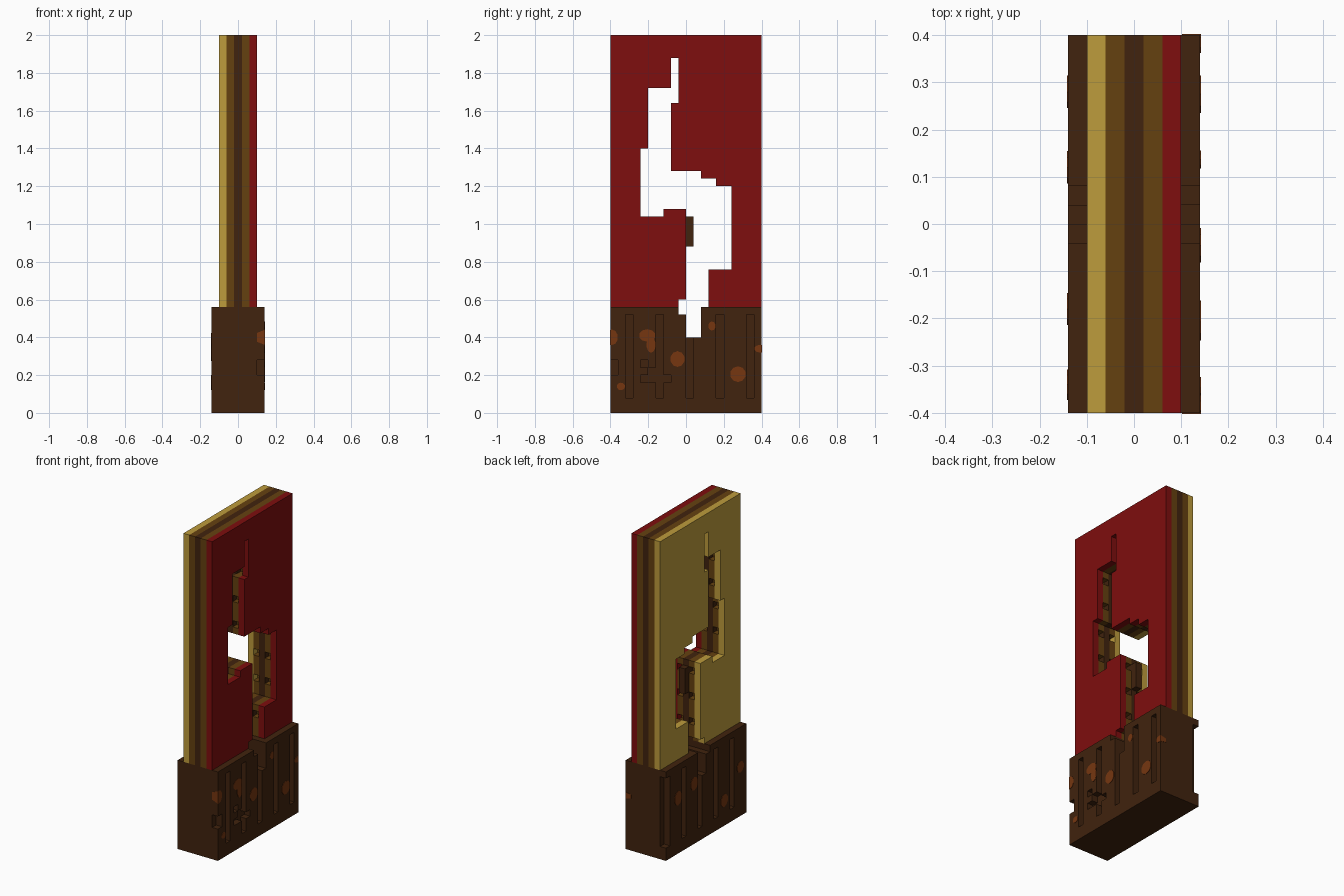
import bpy
import bmesh
import math

if "Cube" in bpy.data.objects:
    bpy.data.objects.remove(bpy.data.objects["Cube"], do_unlink=True)

U = 0.04                       # block size
ORIGIN = (-0.14, -0.40, 0.0)   # corner of the block grid


def material(name, srgb):
    lin = [((c / 255 + 0.055) / 1.055) ** 2.4 if c > 10 else c / 255 / 12.92 for c in srgb]
    m = bpy.data.materials.new(name)
    m.use_nodes = True
    m.diffuse_color = (*lin, 1)
    bsdf = m.node_tree.nodes["Principled BSDF"]
    bsdf.inputs["Base Color"].default_value = (*lin, 1)
    bsdf.inputs["Roughness"].default_value = 0.9
    return m


RED = material("dark red", (126, 14, 14))
GOLD = material("gold", (190, 156, 60))
MID = material("mid brown", (101, 65, 16))
DARK = material("dark brown", (65, 35, 14))
RUST = material("rust orange", (118, 54, 16))


def finish(name, bm, mat):
    me = bpy.data.meshes.new(name)
    bm.to_mesh(me)
    bm.free()
    me.materials.append(mat)
    ob = bpy.data.objects.new(name, me)
    bpy.context.collection.objects.link(ob)
    return ob


def blocks(name, cells, mat):
    """Outer skin of a set of grid cells, merged into long strips."""
    bm = bmesh.new()
    verts = {}

    def vert(p):
        if p not in verts:
            verts[p] = bm.verts.new([o + U * c for o, c in zip(ORIGIN, p)])
        return verts[p]

    for cell in cells:
        for a in range(3):
            b, c = (a + 1) % 3, (a + 2) % 3
            for side in (0, 1):
                near = list(cell)
                near[a] += 2 * side - 1
                if tuple(near) in cells:
                    continue
                quad = []
                for db, dc in ((0, 0), (1, 0), (1, 1), (0, 1)):
                    p = list(cell)
                    p[a] += side
                    p[b] += db
                    p[c] += dc
                    quad.append(vert(tuple(p)))
                bm.faces.new(quad if side else quad[::-1])
    bm.normal_update()
    merge = []
    for e in bm.edges:
        if len(e.link_faces) != 2:
            continue
        n0, n1 = (f.normal for f in e.link_faces)
        d = e.verts[1].co - e.verts[0].co
        along = abs(d.x) > 0.01 if abs(n0.z) > 0.5 else abs(d.z) < 0.01
        if n0.dot(n1) > 0.99 and along:
            merge.append(e)
    bmesh.ops.dissolve_edges(bm, edges=merge, use_verts=True)
    return finish(name, bm, mat)


def inside(j, k, rects):
    y, z = ORIGIN[1] + U * (j + 0.5), U * (k + 0.5)
    return any(y0 < y < y1 and z0 < z < z1 for y0, y1, z0, z1 in rects)


# Jagged breach through the panel: y0, y1, z0, z1
HOLE = [
    (-0.08, -0.04, 1.64, 1.88), (-0.20, -0.08, 1.40, 1.72),
    (-0.24, -0.12, 1.04, 1.40), (-0.12, -0.08, 1.08, 1.40),
    (-0.08, 0.00, 1.08, 1.28), (0.00, 0.08, 0.76, 1.28),
    (0.08, 0.16, 0.76, 1.24), (0.16, 0.24, 0.76, 1.20),
    (0.00, 0.12, 0.56, 0.76), (0.00, 0.08, 0.40, 0.56),
    (-0.04, 0.00, 0.52, 0.60),
]
PLUG = [(0.00, 0.04, 0.88, 1.04)]   # splinter left in the core

# Layered panel
LAYERS = [(1, "gold_panel", GOLD), (2, "inner_layer_right", MID), (3, "core_layer", DARK),
          (4, "inner_layer_left", MID), (5, "red_panel", RED)]
for i, name, mat in LAYERS:
    cells = set()
    for j in range(20):
        for k in range(14, 50):
            gone = inside(j, k, HOLE)
            if i == 3 and inside(j, k, PLUG):
                gone = False
            # small pockets in the inner layers along the breach
            if i in (2, 4) and k % 4 == 1:
                gone = gone or inside(j - 1, k, HOLE) or inside(j + 1, k, HOLE)
            if not gone:
                cells.add((i, j, k))
    blocks(name, cells, mat)

# Base with vertical grooves and a few cracks, one block deep on each side
GROOVES = {
    6: [(y, y + U, 0.08, 0.52) for y in (-0.32, -0.16, 0.0, 0.16, 0.32)]
       + [(-0.40, -0.36, 0.20, 0.28), (-0.24, -0.20, 0.16, 0.20), (-0.24, -0.20, 0.24, 0.28),
          (-0.20, -0.16, 0.16, 0.24), (-0.12, -0.08, 0.16, 0.20)],
    0: [(y, y + U, 0.08, 0.52) for y in (-0.28, -0.12, 0.04, 0.20, 0.36)],
}
blocks("base", {(i, j, k) for i in range(7) for j in range(20) for k in range(14)
                if not inside(j, k, HOLE) and not inside(j, k, GROOVES.get(i, []))}, DARK)


# Rust patches: thin plates on the base
def patch(name, side, y, z, ry, rz):
    bm = bmesh.new()
    pts = []
    for n in range(10):
        a = math.tau * (n + 0.5) / 10
        py = max(-0.40, min(0.40, y + ry * math.cos(a)))
        pts.append(bm.verts.new((side * 0.139, py, z + rz * math.sin(a))))
    bmesh.ops.remove_doubles(bm, verts=bm.verts, dist=0.0005)
    f = bm.faces.new([v for v in pts if v.is_valid])
    ext = bmesh.ops.extrude_face_region(bm, geom=[f])["geom"]
    bmesh.ops.translate(bm, vec=(side * 0.003, 0, 0),
                        verts=[g for g in ext if isinstance(g, bmesh.types.BMVert)])
    bmesh.ops.recalc_face_normals(bm, faces=bm.faces)
    finish(name, bm, RUST)


PATCHES = [
    (1, -0.395, 0.40, 0.035, 0.042), (1, -0.205, 0.41, 0.044, 0.033),
    (1, -0.185, 0.36, 0.024, 0.042), (1, -0.345, 0.14, 0.022, 0.020),
    (1, -0.045, 0.285, 0.038, 0.042), (1, 0.137, 0.46, 0.020, 0.024),
    (1, 0.275, 0.205, 0.042, 0.042), (1, 0.395, 0.34, 0.035, 0.021),
    (-1, 0.28, 0.35, 0.036, 0.045), (-1, 0.12, 0.38, 0.036, 0.042),
    (-1, -0.18, 0.16, 0.036, 0.040), (-1, -0.34, 0.31, 0.034, 0.036),
]
for n, p in enumerate(PATCHES):
    patch(f"rust_patch_{n + 1}", *p)

# Rust wrapping round the front and back corners
for name, y, z, h in (("front_corner_rust", -0.40, 0.40, 0.08), ("back_corner_rust", 0.40, 0.34, 0.04)):
    bm = bmesh.new()
    bmesh.ops.create_cube(bm, size=1)
    for v in bm.verts:
        v.co = (0.1215 + v.co.x * 0.04, y + v.co.y * 0.004,
                z + v.co.z * h * (1.0 if v.co.x > 0 else 0.6))
    finish(name, bm, RUST)
